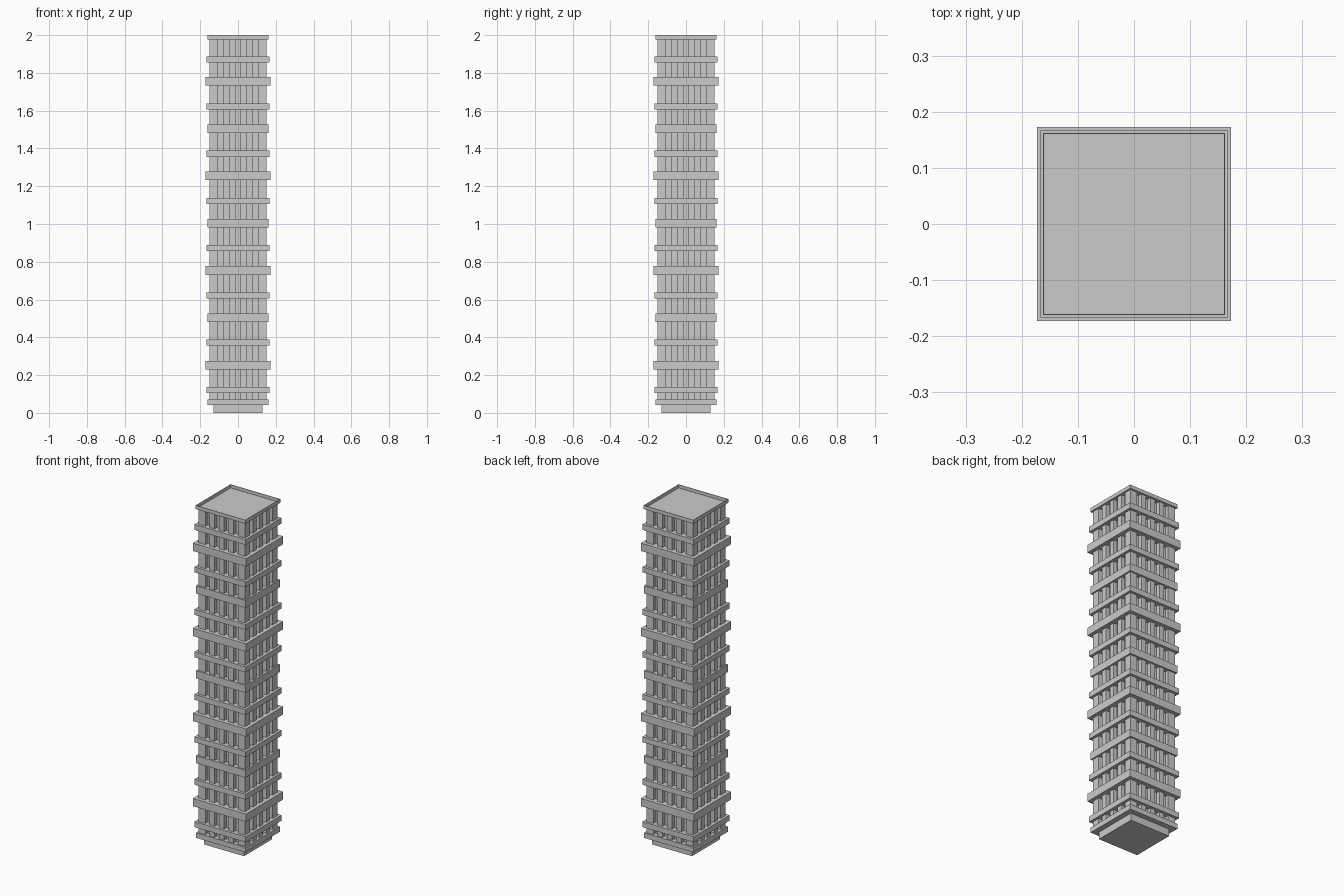
import bpy

if "Cube" in bpy.data.objects:
    bpy.data.objects.remove(bpy.data.objects["Cube"])

# Single concrete colour
concrete = bpy.data.materials.new("concrete_grey")
concrete.use_nodes = True
grey = (0.6, 0.6, 0.6, 1)
concrete.diffuse_color = grey
concrete.node_tree.nodes["Principled BSDF"].inputs["Base Color"].default_value = grey


def box(name, x0, x1, y0, y1, z0, z1):
    bpy.ops.mesh.primitive_cube_add(size=1, location=((x0 + x1) / 2, (y0 + y1) / 2, (z0 + z1) / 2))
    ob = bpy.context.object
    ob.name = name
    ob.scale = (x1 - x0, y1 - y0, z1 - z0)
    bpy.ops.object.transform_apply(location=True, rotation=True, scale=True)
    ob.data.materials.append(concrete)
    return ob


def slab(name, half, z0, z1):
    return box(name, -half, half, -half, half, z0, z1)


BODY, CORE, PIER = 0.152, 0.13, 0.106
LOW, ROOF, TOP = 0.042, 1.98, 2.0

# Plinth and recessed shaft
slab("plinth", CORE, 0, LOW)
slab("shaft_core", CORE, LOW, ROOF)

# Corner piers
for sx in (-1, 1):
    for sy in (-1, 1):
        xs = sorted((sx * PIER, sx * BODY))
        ys = sorted((sy * PIER, sy * BODY))
        box("corner_pier", *xs, *ys, LOW, ROOF)

# Three mullions on each side
for c in (-0.062, 0, 0.062):
    for s in (-1, 1):
        out = sorted((s * CORE, s * BODY))
        across = (c - 0.016, c + 0.016)
        box("mullion", *across, *out, LOW, ROOF)
        box("mullion", *out, *across, LOW, ROOF)

# Floor bands: narrow ones at odd eighths, then medium and wide ones in turn
slab("floor_band_base", 0.161, LOW, 0.072)
for i in range(8):
    z = 0.122 + i * 0.25
    slab("floor_band_narrow", 0.167, z - 0.016, z + 0.016)
for i in range(4):
    z = 0.253 + i * 0.501
    slab("floor_band_wide", 0.173, z - 0.023, z + 0.023)
for i in range(3):
    z = 0.504 + i * 0.5
    slab("floor_band_medium", 0.161, z - 0.022, z + 0.022)

# Flat roof with a thin parapet
R, T = 0.162, 0.002
slab("roof", R, ROOF - 0.002, ROOF)
for s in (-1, 1):
    edge = sorted((s * R, s * (R - T)))
    box("parapet", -R, R, *edge, ROOF, TOP)
    box("parapet", *edge, -R + T, R - T, ROOF, TOP)
